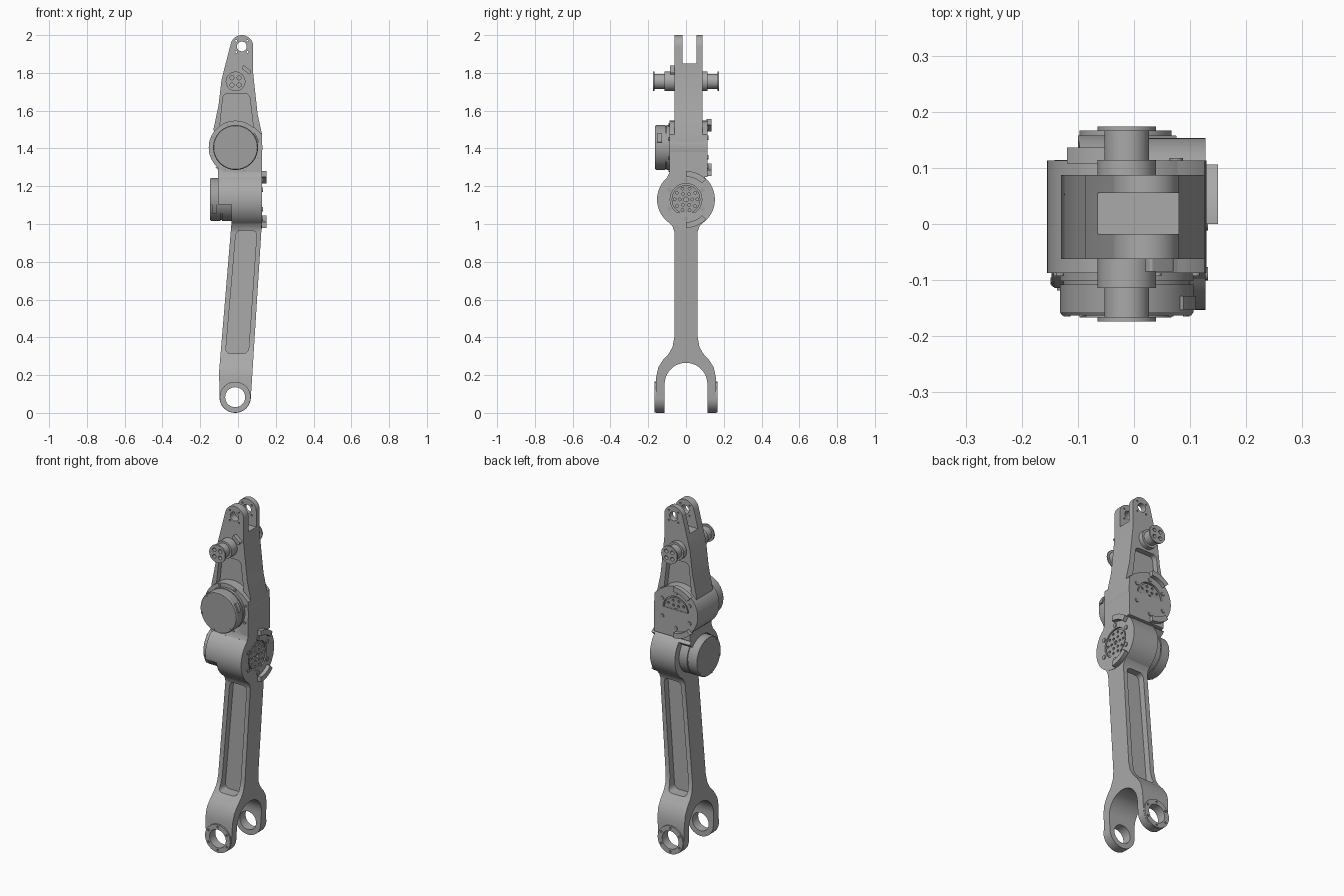
import bpy, bmesh
from math import sin, cos, pi, radians
from mathutils import Vector

cube = bpy.data.objects.get("Cube")
if cube:
    bpy.data.objects.remove(cube, do_unlink=True)


def material(name, value):
    m = bpy.data.materials.new(name)
    m.use_nodes = True
    color = (value, value, value, 1)
    m.diffuse_color = color
    m.node_tree.nodes["Principled BSDF"].inputs["Base Color"].default_value = color
    return m


body_grey = material("body grey", 0.4)
motor_grey = material("motor grey", 0.35)


def place(axis, u, v, d):
    """Profile coordinates to space: v is always height, d runs along the axis."""
    return (u, d, v) if axis == "y" else (d, u, v)


def finish(name, bm, mat):
    bmesh.ops.recalc_face_normals(bm, faces=bm.faces)
    me = bpy.data.meshes.new(name)
    bm.to_mesh(me)
    bm.free()
    me.materials.append(mat)
    ob = bpy.data.objects.new(name, me)
    bpy.context.collection.objects.link(ob)
    return ob


def loft(name, axis, rings, mat=body_grey):
    """Skin closed rings of (u, v, d) points and cap both ends."""
    bm = bmesh.new()
    loops = [[bm.verts.new(place(axis, *p)) for p in ring] for ring in rings]
    n = len(loops[0])
    for a, b in zip(loops, loops[1:]):
        for i in range(n):
            j = (i + 1) % n
            bm.faces.new((a[i], a[j], b[j], b[i]))
    bm.faces.new(loops[0])
    bm.faces.new(loops[-1])
    return finish(name, bm, mat)


def prism(name, axis, pts, lo, hi, mat=body_grey):
    return loft(name, axis, [[(u, v, d) for u, v in pts] for d in (lo, hi)], mat)


def arc(c, r, start, end, n=24):
    angles = [radians(start + (end - start) * i / n) for i in range(n + 1)]
    return [(c[0] + r * cos(t), c[1] + r * sin(t)) for t in angles]


def turned(name, axis, c, profile, mat=body_grey, n=48):
    """Round part from (radius, distance) steps along the axis."""
    return loft(name, axis, [[(u, v, d) for u, v in arc(c, r, 0, 360, n)[:-1]]
                             for r, d in profile], mat)


def rod(name, axis, c, r, lo, hi, mat=body_grey, n=32):
    return turned(name, axis, c, [(r, lo), (r, hi)], mat, n)


def rounded(pts, r):
    """Round every corner of a polygon."""
    out = []
    for i, p in enumerate(pts):
        p = Vector(p)
        a = p + (Vector(pts[i - 1]) - p).normalized() * r
        b = p + (Vector(pts[(i + 1) % len(pts)]) - p).normalized() * r
        for t in (0, .2, .4, .6, .8, 1):
            out.append(tuple(a * (1 - t) ** 2 + p * 2 * t * (1 - t) + b * t * t))
    return out


def combine(ob, *tools, op="DIFFERENCE"):
    for tool in tools:
        mod = ob.modifiers.new("cut", "BOOLEAN")
        mod.operation, mod.object, mod.solver = op, tool, "EXACT"
        bpy.context.view_layer.objects.active = ob
        bpy.ops.object.modifier_apply(modifier=mod.name)
        bpy.data.objects.remove(tool, do_unlink=True)


def around(c, r, n, start=0):
    return arc(c, r, start, start + 360, n)[:-1]


HOUSING, JOINT, YOKE = (-.013, 1.405), (0, 1.13), (-.015, .083)
PIN, SPOOL = (.02, 1.94), (-.013, 1.755)

# Lower link: front outline crossed with the forked side outline
front = arc(YOKE, .083, 180, 355) + [(.126, 1.0), (.126, 1.06), (-.035, 1.06),
                                     (-.035, 1.0), (-.1, .22)]
half = [(.113, 0), (.158, 0), (.158, .19), (.147, .24), (.122, .28), (.09, .315),
        (.071, .35), (.062, .4), (.062, .96), (.07, .985), (.09, 1.01), (.09, 1.06)]
arch = arc((0, .152), .113, 0, 180)
side = half + [(-u, v) for u, v in reversed(half)] + arch[::-1]
lower_link = prism("lower_link", "y", front, -.2, .2)
combine(lower_link, prism("side", "x", side, -.2, .2), op="INTERSECT")
pocket = rounded([(-.01, .965), (.1, .965), (.055, .315), (-.066, .315)], .03)
combine(lower_link, prism("pocket", "y", pocket, -.1, -.025),
        prism("pocket", "y", pocket, .025, .1),
        rod("bore", "y", YOKE, .053, -.2, .2))

# Bearing rings on the outside of the yoke
for s, label in ((-1, "front"), (1, "back")):
    ring = rod(label + "_yoke_ring", "y", YOKE, .082, s * .155, s * .167)
    combine(ring, rod("bore", "y", YOKE, .053, -.2, .2))
    for c in around(YOKE, .068, 6, 30):
        combine(ring, rod("hole", "y", c, .006, s * .161, s * .18, n=12))

# Upper link with clevis slot and side pockets
outline = arc(PIN, .06, 0, 165) + [(-.087, 1.765), (-.103, 1.63), (-.13, 1.5),
                                   (-.1, 1.4), (.126, 1.4), (.126, 1.48),
                                   (.104, 1.58), (.08, 1.8)]
upper_link = prism("upper_link", "y", outline, -.062, .087)
slot = [(-.018, 1.85), (.055, 1.85), (.055, 2.1), (-.018, 2.1)]
pocket = rounded([(-.078, 1.69), (.06, 1.69), (.085, 1.48), (-.1, 1.48)], .025)
combine(upper_link, prism("slot", "x", slot, -.2, .2),
        prism("pocket", "y", pocket, -.1, -.03),
        prism("pocket", "y", pocket, .055, .12),
        rod("bore", "y", PIN, .026, -.2, .2))
for c in around(PIN, .042, 4, 45):
    combine(upper_link, rod("hole", "y", c, .005, -.2, .2, n=12))

# Upper housing with flat side, and the neck down to the joint barrel
upper_housing = rod("upper_housing", "y", HOUSING, .142, -.087, .113, n=64)
flank = prism("flank", "y", [(.03, 1.25), (.126, 1.25), (.126, 1.475), (.09, 1.51),
                             (.03, 1.53)], -.087, .113)
combine(upper_housing, flank, op="UNION")
neck = [(-.087, 1.41), (-.087, 1.275), (-.098, 1.25)]
neck += arc(JOINT, .153, 129, 411, 48) + [(.113, 1.25), (.113, 1.41)]
joint_housing = prism("joint_housing", "x", neck, -.035, .127)
shoulder = [(-.087, 1.41), (-.087, 1.275), (-.098, 1.25)]
shoulder += arc(JOINT, .153, 129, 190, 12) + arc(JOINT, .118, 190, 40, 24)
shoulder += arc(JOINT, .153, 40, 50, 3) + [(.113, 1.25), (.113, 1.41)]
prism("motor_shoulder", "x", shoulder, -.105, -.035)


def output_face(host, label, axis, c, face, tilt):
    """Recessed output disc with screws and two curved stop blocks."""
    combine(host, rod("recess", axis, c, .084, face - .012, face + .05))
    disc = rod(label + "_output_disc", axis, c, .076, face - .02, face - .002, motor_grey)
    holes = [(p, .007) for p in around(c, .06, 10)] + [(p, .007) for p in around(c, .033, 6)]
    for p, r in holes + [(c, .012)]:
        combine(disc, rod("hole", axis, p, r, face - .012, face + .02, n=12))
    for p in around(c, .102, 6, 30):
        rod(label + "_screw", axis, p, .012, face - .01, face + .005, motor_grey, 16)
    for s in (1, -1):
        a, b = s * 90, s * tilt
        block = arc(c, .15, a, b, 12) + arc(c, .12, b, a, 12)
        prism(label + "_stop_block", axis, block, face - .005, face + .023)


output_face(upper_housing, "upper", "y", HOUSING, .113, 135)
output_face(joint_housing, "joint", "x", JOINT, .127, 45)


def motor(label, axis, c, r, base, end, port_angle):
    """Round motor can with a groove, rim screws and a cable port."""
    cap = end + .006
    groove = end + .055
    turned(label + "_motor", axis, c,
           [(r, base), (r, groove + .006), (r - .006, groove + .006), (r - .006, groove),
            (r, groove), (r, cap), (r - .004, end)], motor_grey, 64)
    for p in around(c, r - .009, 6, 15):
        rod(label + "_motor_screw", axis, p, .006, end - .002, end + .01, motor_grey, 12)
    a = port_angle
    port = arc(c, r + .008, a - 12, a + 12, 6) + arc(c, r - .02, a + 12, a - 12, 6)
    prism(label + "_motor_port", axis, port, end + .01, end + .035, motor_grey)


motor("upper", "y", HOUSING, .119, -.05, -.163, 25)
motor("joint", "x", JOINT, .114, -.02, -.147, 205)
for p in around(HOUSING, .131, 8, 20):
    rod("housing_screw", "y", p, .007, -.093, -.08, motor_grey, 12)

# Cable spools on both sides of the upper link
for s, face, end, label in ((-1, .05, .174, "front"), (1, .075, .174, "back")):
    hub = [(.052, face), (.052, .114), (.04, .114), (.04, .166), (.052, .166), (.052, end)]
    spool = turned(label + "_spool", "y", SPOOL, [(r, s * d) for r, d in hub])
    for c in around(SPOOL, .027, 4, 45):
        combine(spool, rod("hole", "y", c, .011, s * .15, s * .2, n=16))

# Small stop bar beside the front spool
bar = rounded([(.018, 1.825), (.03, 1.842), (.072, 1.808), (.06, 1.79)], .006)
prism("stop_bar", "y", bar, -.085, -.055)

for ob in bpy.context.scene.objects:
    if ob.type == "MESH":
        bpy.ops.object.select_all(action="DESELECT")
        ob.select_set(True)
        bpy.context.view_layer.objects.active = ob
        bpy.ops.object.shade_smooth_by_angle(angle=radians(30))
